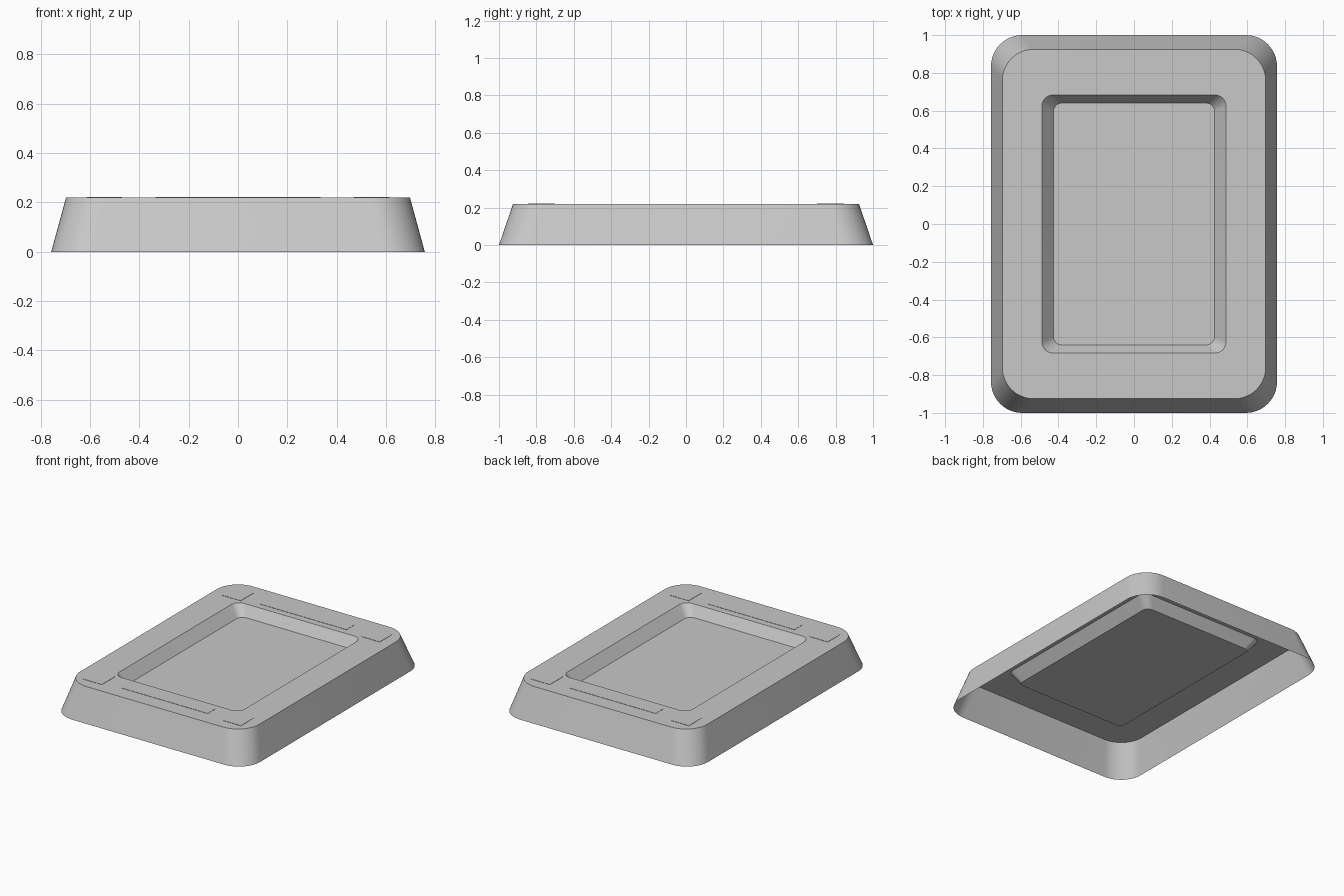
import bpy, bmesh, math

cube = bpy.data.objects.get("Cube")
if cube:
    bpy.data.objects.remove(cube, do_unlink=True)

TOP = 0.22
SEGMENTS = 12  # per rounded corner

grey = bpy.data.materials.new("plain_grey")
grey.use_nodes = True
colour = (0.58, 0.58, 0.58, 1)
grey.diffuse_color = colour
grey.node_tree.nodes["Principled BSDF"].inputs["Base Color"].default_value = colour


def finish(bm, name):
    mesh = bpy.data.meshes.new(name)
    bm.to_mesh(mesh)
    bm.free()
    mesh.materials.append(grey)
    obj = bpy.data.objects.new(name, mesh)
    bpy.context.collection.objects.link(obj)
    return obj


def rounded_loop(bm, half_x, half_y, radius, z):
    """Ring of vertices around a rectangle with rounded corners."""
    ring = []
    for corner, (sx, sy) in enumerate([(1, 1), (-1, 1), (-1, -1), (1, -1)]):
        for i in range(SEGMENTS + 1):
            a = (corner + i / SEGMENTS) * math.pi / 2
            ring.append(bm.verts.new((sx * (half_x - radius) + radius * math.cos(a),
                                      sy * (half_y - radius) + radius * math.sin(a), z)))
    return ring


# Open-bottomed tray shell: outer wall, flat rim, sloped recess and floor
bm = bmesh.new()
rings = [rounded_loop(bm, *spec) for spec in (
    (0.757, 1.0, 0.165, 0),
    (0.697, 0.925, 0.165, TOP),
    (0.488, 0.683, 0.06, TOP),
    (0.427, 0.64, 0.045, TOP - 0.073),
)]
for outer, inner in zip(rings, rings[1:]):
    n = len(outer)
    for i in range(n):
        j = (i + 1) % n
        bm.faces.new((outer[i], outer[j], inner[j], inner[i]))
bm.faces.new(rings[-1])
shell = finish(bm, "tray_shell")
bpy.ops.object.select_all(action='DESELECT')
shell.select_set(True)
bpy.context.view_layer.objects.active = shell
bpy.ops.object.shade_smooth_by_angle(angle=math.radians(30))


# Thin plates on the rim
def plate(name, x, y, width, depth, thickness=0.002):
    bm = bmesh.new()
    bmesh.ops.create_cube(bm, size=1)
    bmesh.ops.scale(bm, vec=(width, depth, thickness), verts=bm.verts)
    bmesh.ops.translate(bm, vec=(x, y, TOP + thickness / 2), verts=bm.verts)
    finish(bm, name)


for end, sy in (("front", -1), ("back", 1)):
    plate(end + "_bar", 0, sy * 0.773, 0.67, 0.085)
    for side, sx in (("left", 1), ("right", -1)):
        plate(f"{end}_{side}_pad", sx * 0.542, sy * 0.773, 0.145, 0.145)
